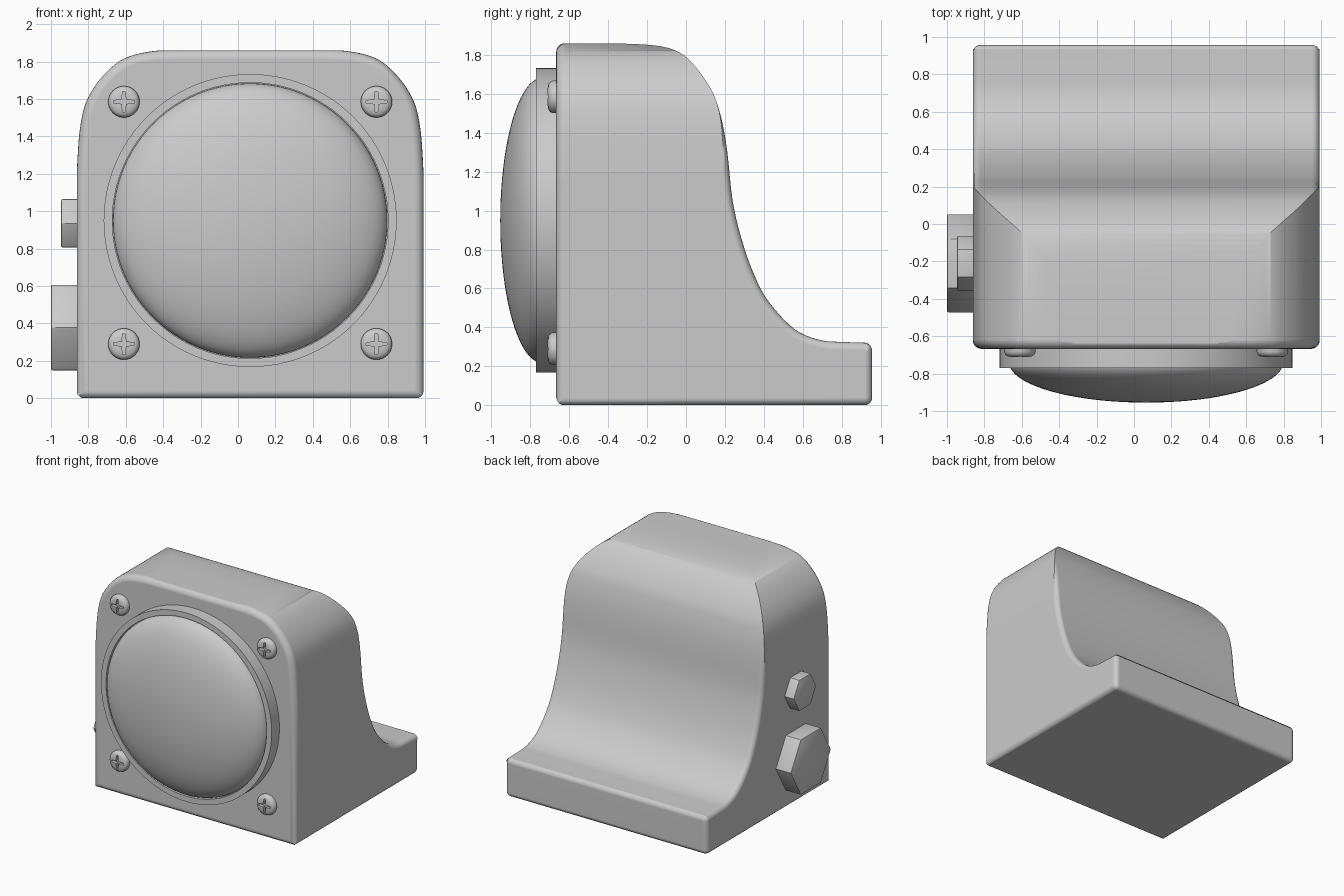
import bpy, bmesh, math
from mathutils import Vector

if "Cube" in bpy.data.objects:
    bpy.data.objects.remove(bpy.data.objects["Cube"])

CX = 0.065          # centre line of the housing


def finish(bm, name, angle=35):
    bmesh.ops.recalc_face_normals(bm, faces=bm.faces[:])
    me = bpy.data.meshes.new(name)
    bm.to_mesh(me)
    bm.free()
    ob = bpy.data.objects.new(name, me)
    bpy.context.collection.objects.link(ob)
    smooth(ob, angle)
    return ob


def activate(ob):
    bpy.ops.object.select_all(action='DESELECT')
    ob.select_set(True)
    bpy.context.view_layer.objects.active = ob


def smooth(ob, angle):
    activate(ob)
    bpy.ops.object.shade_smooth_by_angle(angle=math.radians(angle))


def spline(pts, n=5):
    """Catmull-Rom curve through 2D points."""
    p = [Vector(q) for q in [pts[0]] + pts + [pts[-1]]]
    out = []
    for a, b, c, d in zip(p, p[1:], p[2:], p[3:]):
        for i in range(n):
            t = i / n
            out.append(0.5 * (2*b + (c-a)*t + (2*a-5*b+4*c-d)*t*t + (3*b-a-3*c+d)*t**3))
    return [tuple(v) for v in out] + [pts[-1]]


def prism(name, pts, axis, a, b, bevel=0, pick=None, segs=5, angle=35):
    """Extrude a 2D outline along x (points are y,z) or y (points are x,z)."""
    bm = bmesh.new()
    place = (lambda u, v: (a, u, v)) if axis == 'x' else (lambda u, v: (u, a, v))
    face = bm.faces.new([bm.verts.new(place(u, v)) for u, v in pts])
    ext = bmesh.ops.extrude_face_region(bm, geom=[face])
    move = Vector((b - a, 0, 0)) if axis == 'x' else Vector((0, b - a, 0))
    bmesh.ops.translate(bm, vec=move, verts=[g for g in ext['geom'] if isinstance(g, bmesh.types.BMVert)])
    bmesh.ops.recalc_face_normals(bm, faces=bm.faces[:])
    if bevel:
        pick = pick or (lambda e: e.calc_face_angle(0) > math.radians(40))
        bmesh.ops.bevel(bm, geom=[e for e in bm.edges if pick(e)], offset=bevel,
                        segments=segs, profile=0.5, affect='EDGES')
    return finish(bm, name, angle)


def lathe(name, profile, centre, steps=96):
    """Spin (radius, y) points around the y axis."""
    bm = bmesh.new()
    vs = [bm.verts.new((r, y, 0)) for r, y in profile]
    es = [bm.edges.new(p) for p in zip(vs, vs[1:])]
    bmesh.ops.spin(bm, geom=vs + es, cent=(0, 0, 0), axis=(0, 1, 0), angle=2*math.pi, steps=steps)
    bmesh.ops.remove_doubles(bm, verts=bm.verts[:], dist=1e-5)
    bmesh.ops.translate(bm, vec=centre, verts=bm.verts[:])
    return finish(bm, name)


def boolean(ob, cutter, op):
    activate(ob)
    m = ob.modifiers.new("cut", 'BOOLEAN')
    m.operation, m.object, m.solver = op, cutter, 'EXACT'
    bpy.ops.object.modifier_apply(modifier=m.name)
    bpy.data.objects.remove(cutter)
    smooth(ob, 35)


# Housing: side profile crossed with the round-shouldered front profile
slope = spline([(-0.35, 1.86), (-0.13, 1.845), (0.0, 1.79), (0.12, 1.64), (0.175, 1.5),
                (0.21, 1.32), (0.24, 1.05), (0.29, 0.84), (0.355, 0.66), (0.43, 0.525),
                (0.56, 0.39), (0.69, 0.335), (0.81, 0.325), (0.957, 0.32)])
side = [(-0.9, 0), (-0.9, 1.86)] + slope + [(0.957, 0)]
housing = prism("housing", side, 'x', CX - 0.927, CX + 0.927, 0.04)

shoulder = spline([(0.929, 1.15), (0.922, 1.3), (0.91, 1.44), (0.882, 1.57), (0.822, 1.68),
                   (0.735, 1.775), (0.645, 1.828), (0.51, 1.857), (0.35, 1.863)])
half = [(0.929, -0.004)] + shoulder
front = [(CX + x, z) for x, z in half] + [(CX - x, z) for x, z in reversed(half)]
block = prism("front_block", front, 'y', -0.668, 1.2, 0.05,
              lambda e: all(abs(v.co.y + 0.668) < 1e-4 for v in e.verts))
boolean(housing, block, 'INTERSECT')
wn = housing.modifiers.new("normals", 'WEIGHTED_NORMAL')
wn.keep_sharp = True

# Lens ring and domed lens
lathe("lens_ring", [(0, -0.64), (0.783, -0.64), (0.783, -0.77), (0.737, -0.77),
                    (0.737, -0.73), (0, -0.73)], (CX, 0, 0.95))
arc = [math.pi / 2 * i / 20 for i in range(21)]
lathe("lens_dome", [(0.733*math.cos(t), -0.74 - 0.215*math.sin(t)) for t in arc[:-1]] + [(0, -0.955)]
      + [], (CX, 0, 0.95))

# Cross-slot screws: one head, copied to four corners
head = [(0, -0.02), (0.084, -0.02)] + \
       [(0.084*math.cos(t)**0.6, -0.005 + -0.04*math.sin(t)) for t in arc[:-1:2]] + [(0, -0.045)]
screw = lathe("screw_1", head, (0, 0, 0), 40)
screw.data.clear_geometry()
bm = bmesh.new()
rim = [(0, 0.03), (0.084, 0.03), (0.084, -0.015), (0.078, -0.03), (0.066, -0.039),
       (0.045, -0.043), (0, -0.045)]
bm.free()
bpy.data.objects.remove(screw)
screw = lathe("screw_1", rim, (0, 0, 0), 40)
star = []
for k in range(8):
    a, r = k * math.pi / 4, (0.016 if k % 2 else 0.056)
    for d in ((0,) if k % 2 else (-0.12, 0.12)):
        star.append((r*math.cos(a + d), r*math.sin(a + d)))
boolean(screw, prism("slot_cutter", star, 'y', -0.1, -0.018), 'DIFFERENCE')
spots = [(sx, z) for sx in (-0.675, 0.675) for z in (0.29, 1.585)]
for i, (x, z) in enumerate(spots):
    ob = screw if i == 0 else screw.copy()
    if i:
        ob.name = f"screw_{i + 1}"
        bpy.context.collection.objects.link(ob)
    ob.location = (CX + x, -0.668, z)

# Hexagonal plugs on the left side
for name, r, z, x in (("large_hex_plug", 0.264, 0.378, -1.0), ("small_hex_plug", 0.149, 0.935, -0.946)):
    pts = [(-0.21 + r*math.cos(k*math.pi/3), z + r*math.sin(k*math.pi/3)) for k in range(6)]
    prism(name, pts, 'x', x, -0.82, 0.008, segs=2, angle=25)
